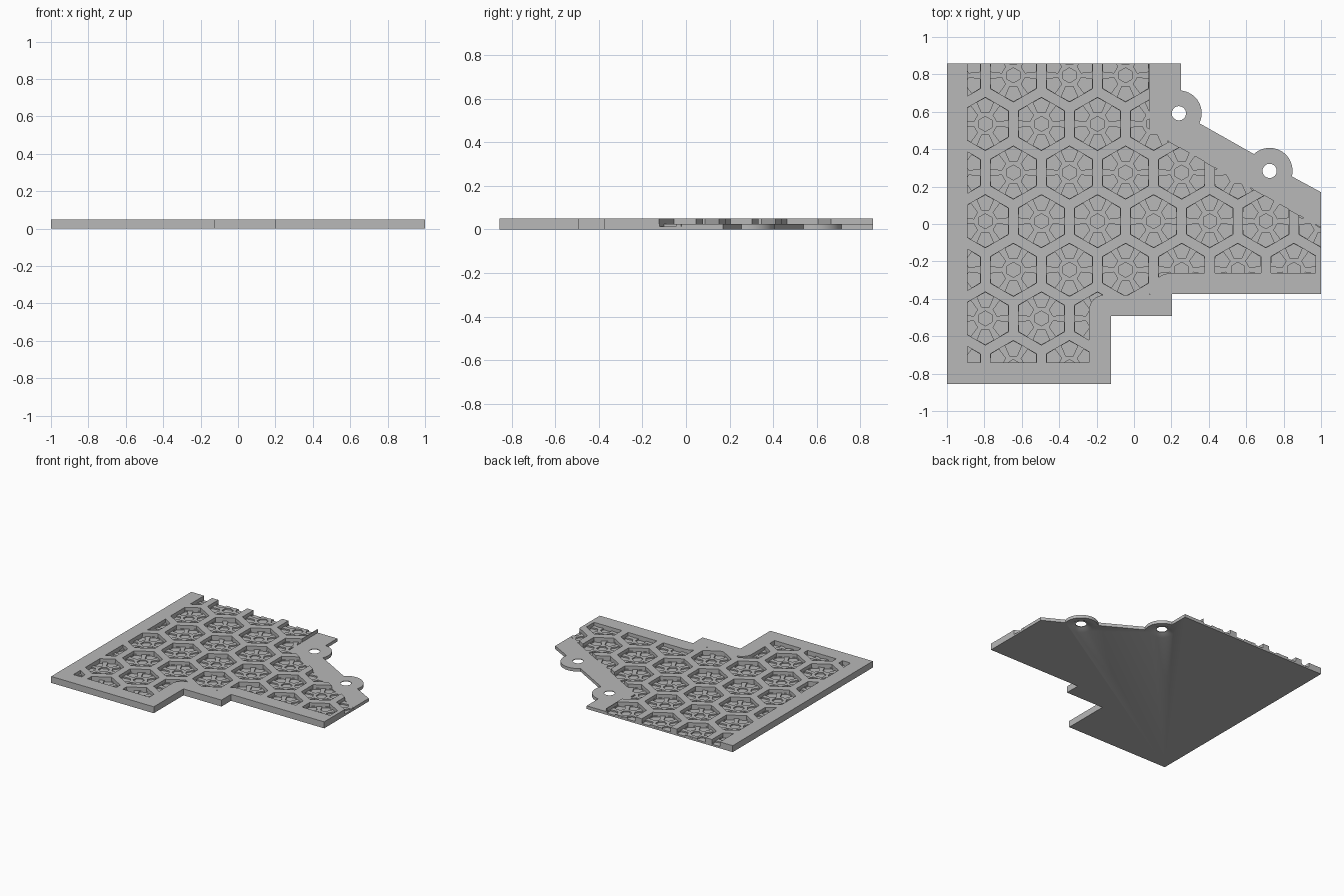
import bpy, bmesh, math

if "Cube" in bpy.data.objects:
    bpy.data.objects.remove(bpy.data.objects["Cube"])

TOP, PLATE, FLOOR = 0.05, 0.024, 0.014
PITCH, CELL_R = 0.30, 0.142

grey = bpy.data.materials.new("plain_grey")
grey.diffuse_color = (0.48, 0.48, 0.48, 1)
grey.use_nodes = True
grey.node_tree.nodes["Principled BSDF"].inputs["Base Color"].default_value = grey.diffuse_color


def arc(cx, cy, r, a0, a1, n=16):
    return [(cx + r * math.cos(math.radians(a0 + (a1 - a0) * i / n)),
             cy + r * math.sin(math.radians(a0 + (a1 - a0) * i / n))) for i in range(n + 1)]


def prisms(name, polys, z0, z1):
    """One object holding an upright prism for every outline."""
    bm = bmesh.new()
    for poly in polys:
        lo = [bm.verts.new((x, y, z0)) for x, y in poly]
        hi = [bm.verts.new((x, y, z1)) for x, y in poly]
        bm.faces.new(lo[::-1])
        bm.faces.new(hi)
        for i in range(len(poly)):
            j = (i + 1) % len(poly)
            bm.faces.new((lo[i], lo[j], hi[j], hi[i]))
    bmesh.ops.recalc_face_normals(bm, faces=bm.faces)
    me = bpy.data.meshes.new(name)
    bm.to_mesh(me)
    bm.free()
    me.materials.append(grey)
    ob = bpy.data.objects.new(name, me)
    bpy.context.collection.objects.link(ob)
    return ob


def boolean(ob, tool, op):
    m = ob.modifiers.new(op, 'BOOLEAN')
    m.operation, m.solver, m.object = op, 'EXACT', tool
    bpy.context.view_layer.objects.active = ob
    bpy.ops.object.modifier_apply(modifier=m.name)
    bpy.data.objects.remove(tool)


def region(name, e, z0, z1):
    """Area inside the solid rim where cells may be cut; e pushes the slanted side out."""
    pts = [(-0.89, -0.74), (-0.24, -0.74)] + arc(-0.16, -0.46, 0.08, 180, 90, 8)
    pts += [(0.085, -0.378), (0.10, -0.32), (0.13, -0.285), (0.16, -0.268), (0.2, -0.262),
            (0.97, -0.262), (0.97, -0.125), (1.05, -0.125), (1.05, -0.048 + e),
            (0.083 + e, 0.5 + e), (0.083 + e, 0.9), (-0.89, 0.9)]
    return prisms(name, [pts], z0, z1)


# Honeycomb cell centres, alternate rows shifted by half a pitch
centres = []
for row in range(7):
    y = 0.795 - row * 0.26
    x0 = -0.945 if row % 2 == 0 else -0.795
    centres += [(x0 + PITCH * k, y) for k in range(7)]


def shape(c, pts, turn=0.0):
    s, k = math.sin(turn), math.cos(turn)
    return [(c[0] + x * k - y * s, c[1] + x * s + y * k) for x, y in pts]


def hexagon(r):
    return arc(0, 0, r, 30, 330, 5)


# Lower plate with two rounded mounting ears
left_side = [(-1, 0.857), (-1, -0.855), (-0.122, -0.855), (-0.122, -0.492),
             (0.203, -0.492), (0.203, -0.375), (1, -0.375)]
ears = [(0.24, 0.592), (0.725, 0.284)]
outline = left_side + [(1, 0.17)] + arc(*ears[1], 0.123, -14, 133) \
    + arc(*ears[0], 0.122, -26, 85) + [(0.25, 0.857)]
plate = prisms("base_plate", [outline], 0, PLATE)

# Screw holes, widened from below
for cx, cy in ears:
    bm = bmesh.new()
    bmesh.ops.create_cone(bm, cap_ends=True, segments=32, radius1=0.092, radius2=0.037, depth=0.024)
    bmesh.ops.translate(bm, verts=bm.verts, vec=(cx, cy, 0.008))
    me = bpy.data.meshes.new("countersink")
    bm.to_mesh(me)
    bm.free()
    sink = bpy.data.objects.new("countersink", me)
    bpy.context.collection.objects.link(sink)
    boolean(plate, sink, 'DIFFERENCE')
    boolean(plate, prisms("hole", [arc(cx, cy, 0.038, 0, 348.75, 31)], -0.1, 0.1), 'DIFFERENCE')

# Shallow recesses in each cell floor: centre hexagon and six corner patches
kite = [(0.06, -0.02), (0.115, -0.044), (0.139, 0), (0.115, 0.044), (0.06, 0.02)]
recesses = []
for c in centres:
    recesses.append(shape(c, hexagon(0.04)))
    recesses += [shape(c, kite, math.radians(30 + 60 * k)) for k in range(6)]
recess = prisms("recess", recesses, FLOOR, 0.1)
boolean(recess, region("recess_region", 0, -0.1, 0.08), 'INTERSECT')
boolean(plate, recess, 'DIFFERENCE')

# Raised rim and honeycomb walls, cut off along the slanted side
frame = prisms("honeycomb_frame", [left_side + [(1, -0.02), (0.083, 0.5), (0.083, 0.857)]],
               PLATE, TOP)
cells = prisms("cells", [shape(c, hexagon(CELL_R)) for c in centres], 0, 0.1)
boolean(cells, region("cell_region", 0.06, -0.1, 0.2), 'INTERSECT')
boolean(frame, cells, 'DIFFERENCE')

# Smooth rounded ears, crisp edges elsewhere
bpy.ops.object.select_all(action='DESELECT')
for ob in (plate, frame):
    ob.data.materials.clear()
    ob.data.materials.append(grey)
    ob.select_set(True)
bpy.context.view_layer.objects.active = plate
bpy.ops.object.shade_smooth_by_angle(angle=math.radians(25))
